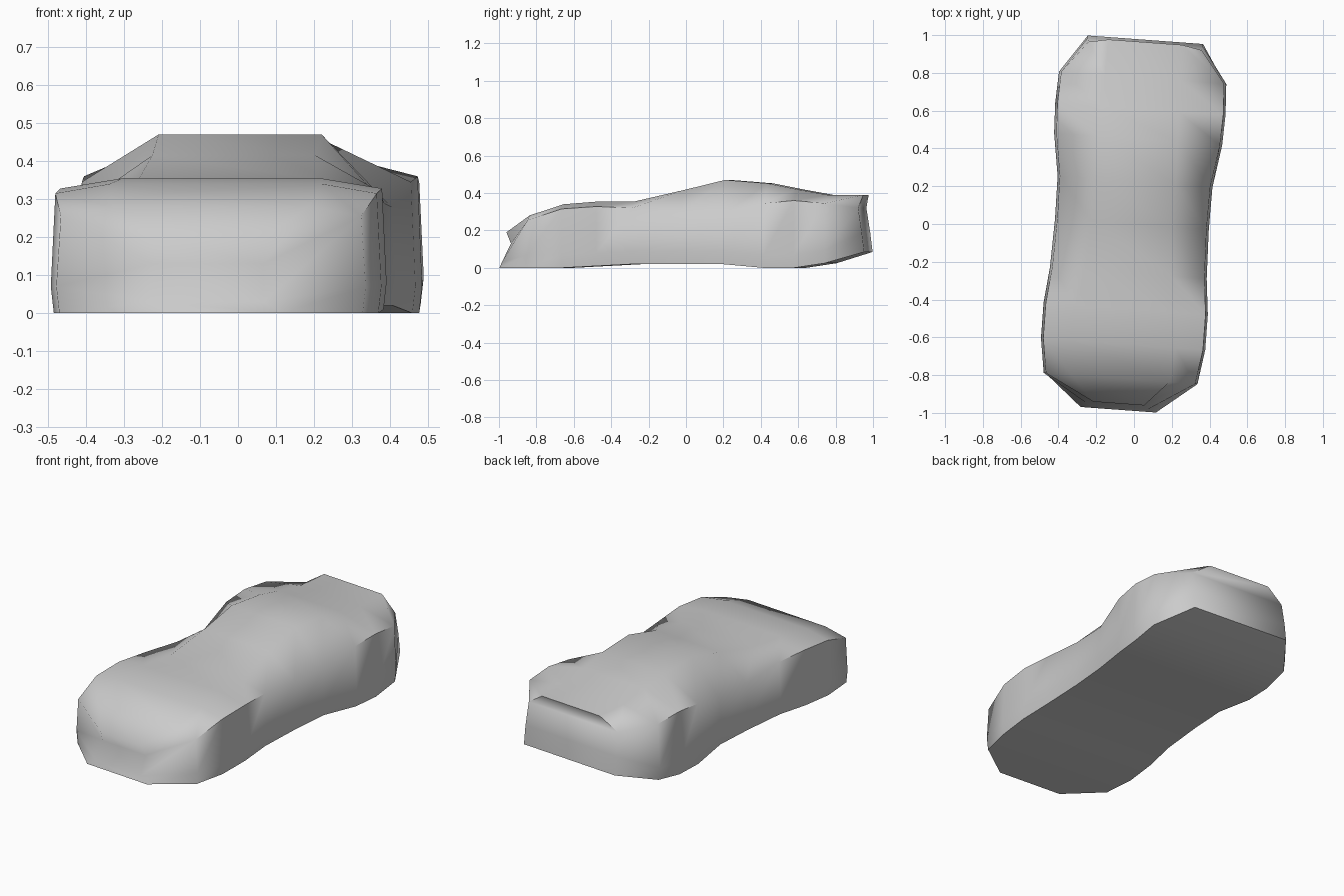
import bpy, bmesh, math
from mathutils import Matrix

if "Cube" in bpy.data.objects:
    bpy.data.objects.remove(bpy.data.objects["Cube"])

# Stations along the body: y, half width, floor z, shoulder z, top half width, top z
stations = [
    (-0.82, 0.408, 0.00, 0.255, 0.26, 0.28),
    (-0.637, 0.436, 0.00, 0.315, 0.28, 0.34),
    (-0.45, 0.436, 0.01, 0.328, 0.26, 0.355),
    (-0.26, 0.416, 0.02, 0.32, 0.23, 0.355),
    (0.00, 0.408, 0.02, 0.29, 0.215, 0.415),
    (0.225, 0.411, 0.02, 0.28, 0.215, 0.47),
    (0.45, 0.446, 0.00, 0.345, 0.21, 0.452),
    (0.61, 0.452, 0.00, 0.36, 0.205, 0.42),
    (0.776, 0.444, 0.025, 0.345, 0.20, 0.39),
]


def half_section(y, w, floor, shoulder, top_w, top_z):
    return [(w - 0.008, y, floor), (w, y, floor + 0.07),
            (w - 0.012, y, shoulder), (top_w, y, top_z)]


# Nose and tail have their own leaning profiles
nose = [(0.20, -0.986, 0.0), (0.15, -0.976, 0.03), (0.145, -0.928, 0.13), (0.135, -0.953, 0.19)]
tail = [(0.306, 0.978, 0.085), (0.306, 0.965, 0.19), (0.30, 0.945, 0.32), (0.195, 0.965, 0.39)]
halves = [nose] + [half_section(*s) for s in stations] + [tail]

# Loft the mirrored rings into the car body
bm = bmesh.new()
rings = []
for half in halves:
    ring = [bm.verts.new(p) for p in half]
    ring += [bm.verts.new((-x, y, z)) for x, y, z in reversed(half)]
    rings.append(ring)
for a, b in zip(rings, rings[1:]):
    for i in range(8):
        j = (i + 1) % 8
        bm.faces.new((a[i], a[j], b[j], b[i]))

# Front grille and rear panel
for ring in (rings[0], rings[-1]):
    for i in range(3):
        bm.faces.new((ring[i], ring[i + 1], ring[6 - i], ring[7 - i]))
bmesh.ops.recalc_face_normals(bm, faces=bm.faces)

# The body stands slightly turned
bm.transform(Matrix.Translation((-0.011, 0, 0)) @ Matrix.Rotation(math.radians(-4.2), 4, 'Z'))
mesh = bpy.data.meshes.new("car_body")
bm.to_mesh(mesh)
bm.free()
body = bpy.data.objects.new("car_body", mesh)
bpy.context.collection.objects.link(body)
bpy.context.view_layer.objects.active = body
body.select_set(True)
bpy.ops.object.shade_smooth_by_angle(angle=math.radians(65))
